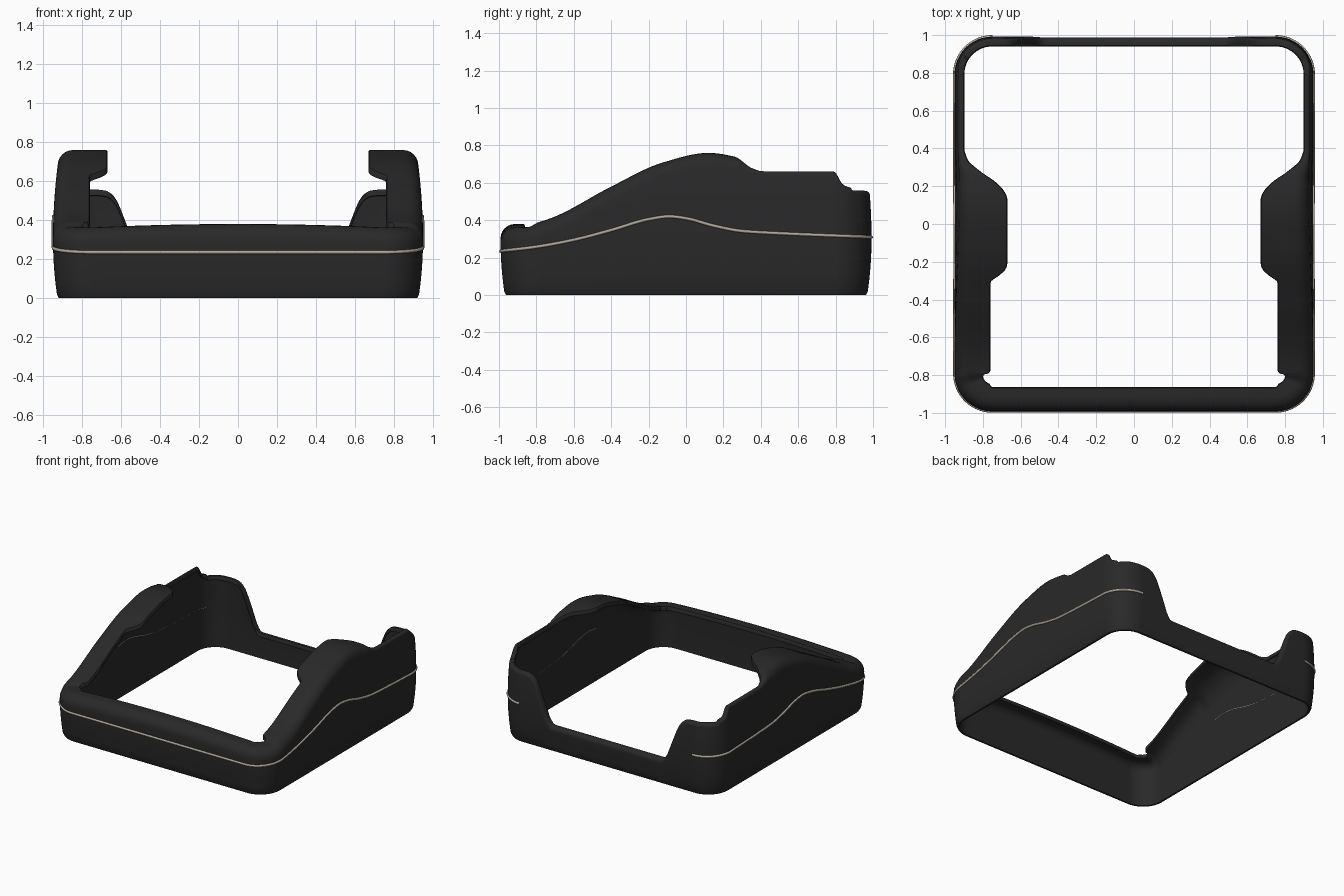
import bpy, bmesh, math

cube = bpy.data.objects.get("Cube")
if cube:
    bpy.data.objects.remove(cube, do_unlink=True)

HALF_X, HALF_Y, CORNER, WALL, LIP = 0.95, 0.992, 0.2, 0.038, 0.03


def material(name, rgb, rough):
    m = bpy.data.materials.new(name)
    m.use_nodes = True
    m.diffuse_color = (*rgb, 1)
    bsdf = m.node_tree.nodes["Principled BSDF"]
    bsdf.inputs["Base Color"].default_value = (*rgb, 1)
    bsdf.inputs["Roughness"].default_value = rough
    return m


def smooth_curve(points):
    """Monotone cubic interpolation through the given points."""
    xs, ys = zip(*points)
    n = len(xs)
    d = [(ys[i + 1] - ys[i]) / (xs[i + 1] - xs[i]) for i in range(n - 1)]
    m = [d[0]] + [2 * a * b / (a + b) if a * b > 0 else 0 for a, b in zip(d, d[1:])] + [d[-1]]

    def f(x):
        x = min(max(x, xs[0]), xs[-1])
        i = max(k for k in range(n - 1) if xs[k] <= x)
        w = xs[i + 1] - xs[i]
        t = (x - xs[i]) / w
        return (ys[i] * (1 + 2 * t) * (1 - t) ** 2 + m[i] * w * t * (1 - t) ** 2
                + ys[i + 1] * t * t * (3 - 2 * t) + m[i + 1] * w * t * t * (t - 1))
    return f


# Rim height along the sides, cut-down of the rear wall, flange width, trim height
side_height = smooth_curve([(-0.99, 0.362), (-0.88, 0.364), (-0.8, 0.386), (-0.7, 0.42), (-0.4, 0.58),
                            (-0.12, 0.71), (0.12, 0.76), (0.26, 0.74), (0.35, 0.68), (0.41, 0.662),
                            (0.79, 0.66), (0.85, 0.59), (0.9, 0.574), (0.99, 0.557)])
rear_height = smooth_curve([(0, 0.2), (0.475, 0.2), (0.515, 0.24), (0.565, 0.36), (0.635, 0.52),
                            (0.675, 0.55), (0.75, 0.56)])
flange = smooth_curve([(-0.992, 0.13), (-0.985, 0.145), (-0.86, 0.148), (-0.8, 0.165), (-0.785, 0.19),
                       (-0.31, 0.19), (-0.27, 0.24), (-0.23, 0.275), (-0.2, 0.28), (0.13, 0.28),
                       (0.17, 0.265), (0.22, 0.22), (0.28, 0.135), (0.34, 0.07), (0.39, 0.052)])
trim_height = smooth_curve([(-0.992, 0.235), (-0.8, 0.258), (-0.6, 0.295), (-0.4, 0.347), (-0.2, 0.405),
                            (-0.09, 0.42), (0, 0.41), (0.15, 0.37), (0.3, 0.342), (0.5, 0.33), (0.99, 0.31)])


def bulge(z):
    """Inset of the gently barrelled outer wall."""
    return 0.02 * ((z - 0.3) / (0.28 if z < 0.3 else 0.35)) ** 2


def half_path():
    """Outer contour of one half, rear centre to front centre: x, y, outward normal."""
    cx, cy = HALF_X - CORNER, HALF_Y - CORNER
    path = [(cx * i / 40, HALF_Y, 0, 1) for i in range(40)]
    for sign in (1, -1):
        for i in range(25):
            a = math.radians(90 * i / 24)
            s, c = (math.sin(a), math.cos(a)) if sign > 0 else (math.cos(a), math.sin(a))
            path.append((cx + CORNER * s, sign * (cy + CORNER * c), s, sign * c))
        if sign > 0:
            path += [(HALF_X, cy - 2 * cy * i / 110, 1, 0) for i in range(1, 110)]
    return path + [(cx * (1 - i / 12), -HALF_Y, 0, -1) for i in range(1, 13)]


def rim_height(x, y):
    """Rim height, with the cut-down rear wall and slightly crowned front wall."""
    h = side_height(y)
    if y > 0.9:
        return min(h, rear_height(x))
    if y < -0.9:
        return h + 0.018 * max(0, 1 - (x / 0.75) ** 2)
    return h


def section(h, w):
    """Closed wall section, rounded shoulder and thin inward flange with a fillet: (inset, z)."""
    b = bulge(h)
    r = min(0.08, 0.6 * (w - b))
    pts = [(WALL + 0.006, 0), (0.03, 0), (bulge(0.02), 0.02)]
    pts += [(bulge(z), z) for z in (0.02 + (h - r - 0.02) * k / 6 for k in range(1, 6))]
    b = bulge(h - r)
    arc = [math.radians(15 * k) for k in range(7)]
    pts += [(b + r * (1 - math.cos(a)), h - r + r * math.sin(a)) for a in arc]
    pts += [(w - 0.005, h), (w, h - 0.008), (w, h - LIP)]
    f = 0.6 * (w - WALL)
    return pts + [(WALL + f * (1 - math.cos(a)), h - LIP - f + f * math.sin(a)) for a in reversed(arc)]


# Frame shell: section swept round half the contour, then mirrored
black = material("charcoal black", (0.022, 0.022, 0.023), 0.6)
path = half_path()
bm = bmesh.new()
rings = []
for x, y, nx, ny in path:
    pts = section(rim_height(x, y), flange(y))
    rings.append([bm.verts.new((x - nx * o, y - ny * o, z)) for o, z in pts])
for a, b in zip(rings, rings[1:]):
    for i in range(len(a)):
        j = (i + 1) % len(a)
        bm.faces.new((a[i], a[j], b[j], b[i]))
bmesh.ops.recalc_face_normals(bm, faces=bm.faces)
# Outer skin must face away from the centre
outer = max(bm.faces, key=lambda f: f.calc_center_median().x)
if outer.normal.x < 0:
    bmesh.ops.reverse_faces(bm, faces=bm.faces)
mesh = bpy.data.meshes.new("frame_shell")
bm.to_mesh(mesh)
bm.free()
shell = bpy.data.objects.new("frame_shell", mesh)
bpy.context.collection.objects.link(shell)
mesh.materials.append(black)
mirror = shell.modifiers.new("mirror", "MIRROR")
mirror.use_clip = True
bpy.ops.object.select_all(action="DESELECT")
shell.select_set(True)
bpy.context.view_layer.objects.active = shell
bpy.ops.object.shade_smooth_by_angle(angle=math.radians(35))

beige = material("warm grey trim", (0.44, 0.39, 0.32), 0.5)


def trim_strip(name, lines, radius):
    """Thin round bead along each line of points."""
    curve = bpy.data.curves.new(name, "CURVE")
    curve.dimensions = "3D"
    curve.bevel_depth = radius
    curve.bevel_resolution = 2
    curve.use_fill_caps = True
    for line in lines:
        spline = curve.splines.new("POLY")
        spline.points.add(len(line) - 1)
        for p, co in zip(spline.points, line):
            p.co = (*co, 1)
    curve.materials.append(beige)
    bpy.context.collection.objects.link(bpy.data.objects.new(name, curve))


def mirrored(line):
    return [(-x, y, z) for x, y, z in reversed(line)]


# Trim line round the outside, ending on the rear corners
half = []
for x, y, nx, ny in path:
    if y < 0.9 or x > 0.74:
        z = trim_height(y)
        o = bulge(z) + 0.001
        half.append((x - nx * o, y - ny * o, z))
trim_strip("trim_line", [half + mirrored(half)[1:]], 0.009)

# Fine edge of the trim showing on the inside of the side walls
inner = [(x - nx * WALL, y - ny * WALL, trim_height(y)) for x, y, nx, ny in path
         if -0.2 < y < 0.9]
trim_strip("inner_trim_line", [inner, mirrored(inner)], 0.003)
